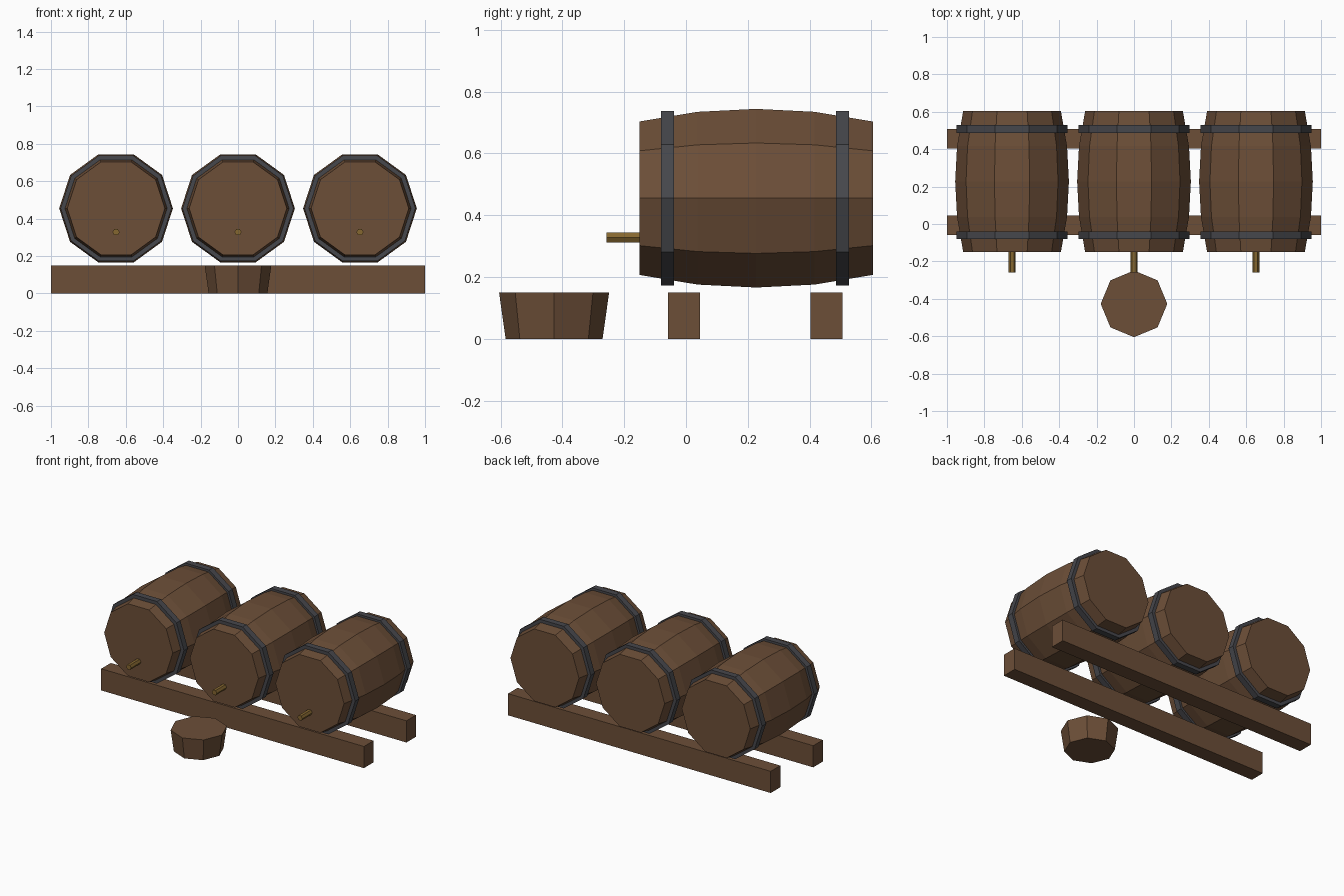
import bpy, bmesh, math

if "Cube" in bpy.data.objects:
    bpy.data.objects.remove(bpy.data.objects["Cube"])


def material(name, rgb):
    m = bpy.data.materials.new(name)
    m.diffuse_color = (*rgb, 1)
    m.use_nodes = True
    m.node_tree.nodes["Principled BSDF"].inputs["Base Color"].default_value = m.diffuse_color
    return m


wood = material("brown wood", (0.15, 0.077, 0.039))
iron = material("dark iron", (0.062, 0.063, 0.072))
brass = material("brass", (0.235, 0.135, 0.03))


def lathe(name, profile, sides, loc, mat, axis="Y", closed=False):
    """Flat-sided turned solid; profile is (distance along axis, radius)."""
    bm = bmesh.new()
    rings = []
    for d, r in profile:
        ring = []
        for i in range(sides):
            a = math.tau * i / sides
            u, v = r * math.cos(a), r * math.sin(a)
            ring.append(bm.verts.new((u, d, v) if axis == "Y" else (u, v, d)))
        rings.append(ring)
    pairs = list(zip(rings, rings[1:]))
    if closed:
        pairs.append((rings[-1], rings[0]))
    else:
        bm.faces.new(rings[0])
        bm.faces.new(rings[-1])
    for p, q in pairs:
        for i in range(sides):
            j = (i + 1) % sides
            bm.faces.new((p[i], p[j], q[j], q[i]))
    bmesh.ops.recalc_face_normals(bm, faces=bm.faces)
    return finish(name, bm, loc, mat)


def finish(name, bm, loc, mat):
    me = bpy.data.meshes.new(name)
    bm.to_mesh(me)
    bm.free()
    me.materials.append(mat)
    ob = bpy.data.objects.new(name, me)
    ob.location = loc
    bpy.context.collection.objects.link(ob)
    return ob


def box(name, size, loc, mat):
    bm = bmesh.new()
    bmesh.ops.create_cube(bm, size=1)
    bmesh.ops.scale(bm, vec=size, verts=bm.verts)
    return finish(name, bm, loc, mat)


# Three barrels lying on their sides, each with two hoops and a tap
BARREL_Y, BARREL_Z = 0.227, 0.455
STAVES = [(-0.378, 0.261), (-0.189, 0.294), (0, 0.304), (0.189, 0.294), (0.378, 0.261)]
HOOP = [(-0.021, 0.25), (-0.021, 0.297), (0.021, 0.297), (0.021, 0.25)]
for side, x in (("left", -0.652), ("middle", 0), ("right", 0.652)):
    lathe(f"{side}_barrel", STAVES, 10, (x, BARREL_Y, BARREL_Z), wood)
    for end, y in (("front", -0.06), ("back", 0.507)):
        lathe(f"{side}_{end}_hoop", HOOP, 10, (x, y, BARREL_Z), iron, closed=True)
    lathe(f"{side}_tap", [(-0.258, 0.019), (-0.14, 0.019)], 6, (x, 0, 0.328), brass)

# Two long beams under the barrels
for end, y in (("front", -0.007), ("back", 0.455)):
    box(f"{end}_beam", (2, 0.104, 0.149), (0, y, 0.0745), wood)

# Small tapered tub below the middle tap
lathe("drip_tub", [(0, 0.157), (0.149, 0.178)], 8, (0, -0.427, 0), wood, axis="Z")
